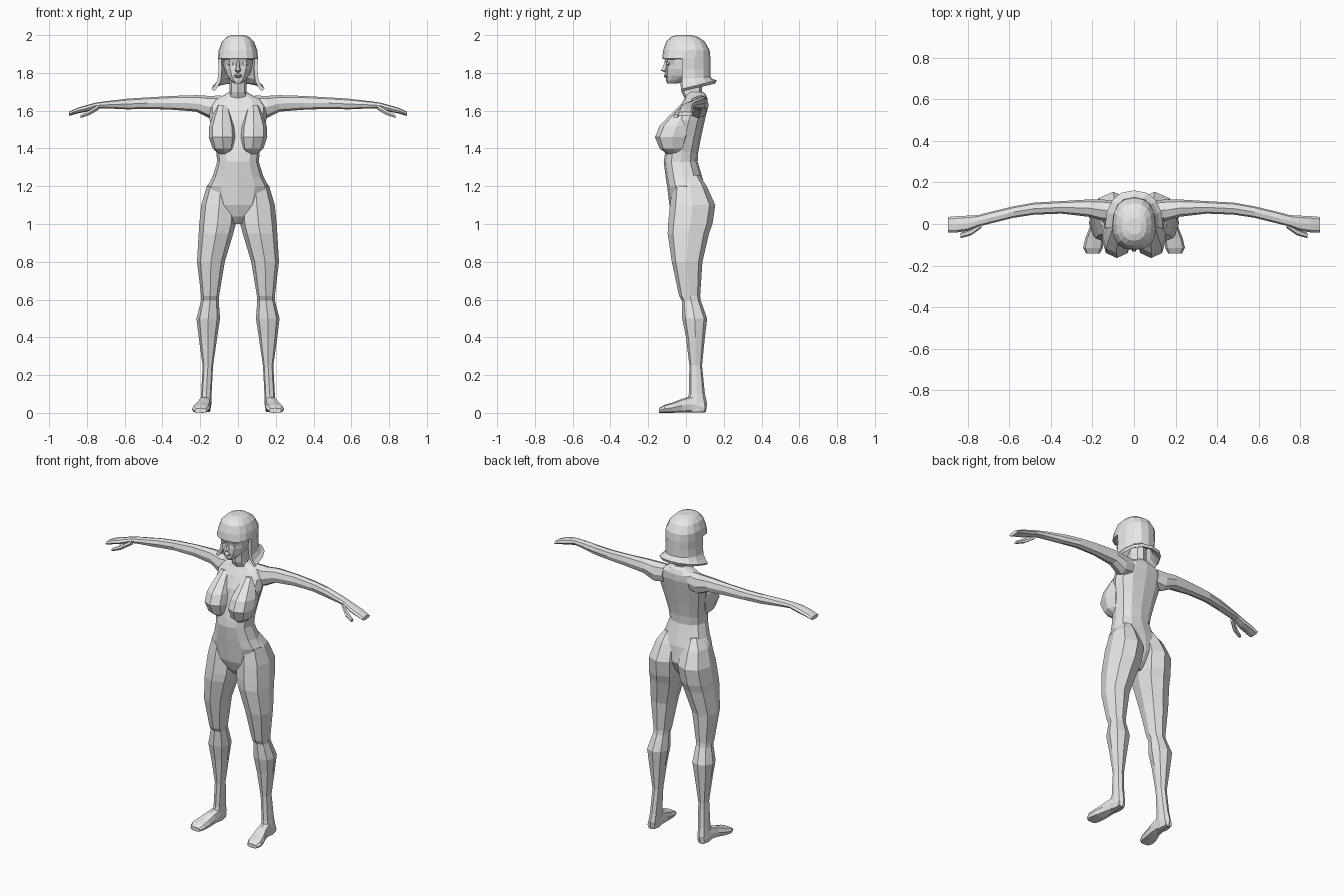
import bpy, bmesh, math

grey = bpy.data.materials.new("plain_grey")
grey.diffuse_color = (0.8, 0.8, 0.8, 1)


def finish(name, bm, mirror=False):
    bmesh.ops.recalc_face_normals(bm, faces=bm.faces)
    me = bpy.data.meshes.new(name)
    bm.to_mesh(me)
    bm.free()
    me.materials.append(grey)
    ob = bpy.data.objects.new(name, me)
    bpy.context.collection.objects.link(ob)
    if mirror:
        ob.modifiers.new("mirror", 'MIRROR').use_mirror_merge = False
    return ob


def squash(v, p):
    return math.copysign(abs(v) ** p, v) if abs(v) > 1e-6 else 0.0


def loft(name, rings, n=8, axis='z', mirror=False, p=0.85):
    """Skin rounded sections given as (position, a0, a1, b0, b1) along an axis."""
    bm = bmesh.new()
    loops = []
    for t, a0, a1, b0, b1 in rings:
        loop = []
        for i in range(n):
            w = 2 * math.pi * i / n
            a = (a0 + a1) / 2 + (a1 - a0) / 2 * squash(math.cos(w), p)
            b = (b0 + b1) / 2 + (b1 - b0) / 2 * squash(math.sin(w), p)
            co = {'x': (t, a, b), 'y': (a, t, b), 'z': (a, b, t)}[axis]
            loop.append(bm.verts.new(co))
        loops.append(loop)
    for lo, hi in zip(loops, loops[1:]):
        for i in range(n):
            j = (i + 1) % n
            bm.faces.new((lo[i], lo[j], hi[j], hi[i]))
    bm.faces.new(loops[0])
    bm.faces.new(loops[-1])
    return finish(name, bm, mirror)


def sym(rows):
    """Centred sections: (z, half width, front, back)."""
    return [(z, -w, w, f, b) for z, w, f, b in rows]


# Torso from crotch to neck base
loft("torso", sym([
    (1.00, .025, -.03, .05), (1.04, .06, -.065, .08), (1.10, .13, -.088, .11),
    (1.20, .162, -.10, .10), (1.25, .135, -.108, .085), (1.33, .11, -.118, .062),
    (1.38, .115, -.11, .065), (1.46, .13, -.09, .08), (1.55, .15, -.07, .10),
    (1.62, .152, -.035, .115), (1.66, .125, -.01, .115), (1.685, .07, 0, .105),
    (1.70, .045, 0, .09)]), n=12)

# Bust
loft("bust", [
    (1.37, .04, .10, -.10, 0), (1.40, .02, .135, -.14, 0), (1.46, .01, .155, -.164, .02),
    (1.52, .015, .152, -.14, .04), (1.57, .03, .135, -.092, .04),
    (1.63, .05, .11, -.03, .05)], mirror=True, p=0.9)

# Legs with hips, buttocks, knees and calves
loft("leg", [
    (1.26, .05, .12, -.05, .07), (1.20, .02, .165, -.07, .11), (1.10, .005, .195, -.085, .155),
    (1.00, .012, .205, -.095, .14), (.95, .025, .208, -.097, .122), (.80, .07, .217, -.075, .087),
    (.62, .10, .195, -.037, .075), (.595, .102, .195, -.022, .078), (.50, .095, .22, -.02, .112),
    (.40, .11, .208, 0, .10), (.25, .132, .187, .018, .085), (.10, .14, .195, .015, .10),
    (.05, .14, .20, 0, .112), (.005, .148, .198, .01, .105)], mirror=True)

# Feet
loft("foot", [
    (.10, .15, .198, .003, .05), (.03, .142, .203, .003, .09), (-.02, .142, .215, .003, .075),
    (-.07, .145, .235, 0, .055), (-.115, .15, .245, 0, .042), (-.143, .165, .23, 0, .025)],
    axis='y', mirror=True, p=0.7)

# Arms with mitten hands
loft("arm", [
    (.09, .02, .11, 1.57, 1.68), (.15, .015, .118, 1.56, 1.678), (.22, .035, .118, 1.595, 1.682),
    (.35, .05, .11, 1.605, 1.678), (.48, .045, .103, 1.61, 1.67), (.58, .03, .085, 1.607, 1.664),
    (.70, 0, .056, 1.612, 1.65), (.75, -.012, .043, 1.612, 1.643), (.80, -.033, .04, 1.595, 1.63),
    (.85, -.04, .038, 1.585, 1.615), (.895, -.042, .034, 1.572, 1.595)], axis='x', mirror=True)
loft("thumb", [
    (.735, -.02, .01, 1.605, 1.635), (.785, -.055, -.022, 1.575, 1.605),
    (.835, -.068, -.043, 1.560, 1.578)], n=6, axis='x', mirror=True)

# Neck and head
loft("neck", sym([(1.66, .06, -.005, .105), (1.70, .045, -.025, .085),
                  (1.80, .045, -.035, .085)]))
loft("head", sym([
    (1.745, .022, -.10, -.04), (1.76, .04, -.106, 0), (1.785, .06, -.108, .06),
    (1.82, .074, -.108, .09), (1.845, .078, -.105, .10), (1.87, .08, -.113, .10),
    (1.92, .08, -.11, .10)]), n=12)
loft("nose", sym([(1.803, .008, -.115, -.09), (1.812, .016, -.136, -.09),
                  (1.83, .011, -.125, -.09), (1.868, .007, -.112, -.09)]), n=6, p=1)
loft("lips", sym([(1.774, .012, -.109, -.09), (1.781, .021, -.118, -.09),
                  (1.785, .022, -.111, -.09), (1.789, .02, -.118, -.09),
                  (1.796, .01, -.109, -.09)]), p=1)
loft("eye", [(1.838, .025, .045, -.102, -.08), (1.845, .018, .055, -.104, -.08),
             (1.855, .02, .053, -.104, -.08)], n=6, mirror=True, p=1)

# Hair: closed cap with fringe, then a flared curtain that leaves the face open
N = 16
bm = bmesh.new()
loops = []
for z, w, f, b, tilt in [
        (2.0, .035, -.05, .03, 0), (1.99, .06, -.08, .065, 0), (1.965, .085, -.105, .10, 0),
        (1.92, .102, -.121, .125, 0), (1.875, .106, -.126, .13, 0),
        (1.82, .103, -.125, .13, 0), (1.765, .108, -.125, .13, .1),
        (1.735, .122, -.125, .142, .2), (1.715, .14, -.125, .162, .25)]:
    mid = -.02 if z < 1.9 else (f + b) / 2
    loop = []
    for i in range(N):
        s, c = math.sin(2 * math.pi * i / N), math.cos(2 * math.pi * i / N)
        y = mid + squash(s, .85) * (b - mid if s > 0 else mid - f)
        loop.append(bm.verts.new((w * squash(c, .85), y, z + tilt * (y - mid))))
    loops.append(loop)
bm.faces.new(loops[0])
for k, (hi, lo) in enumerate(zip(loops, loops[1:])):
    for i in range(N if k < 4 else N // 2):
        j = (i + 1) % N
        bm.faces.new((hi[i], hi[j], lo[j], lo[i]))
for v in [v for v in bm.verts if not v.link_faces]:
    bm.verts.remove(v)
hair = finish("hair", bm)
thick = hair.modifiers.new("thickness", 'SOLIDIFY')
thick.thickness = 0.018
thick.offset = -1
